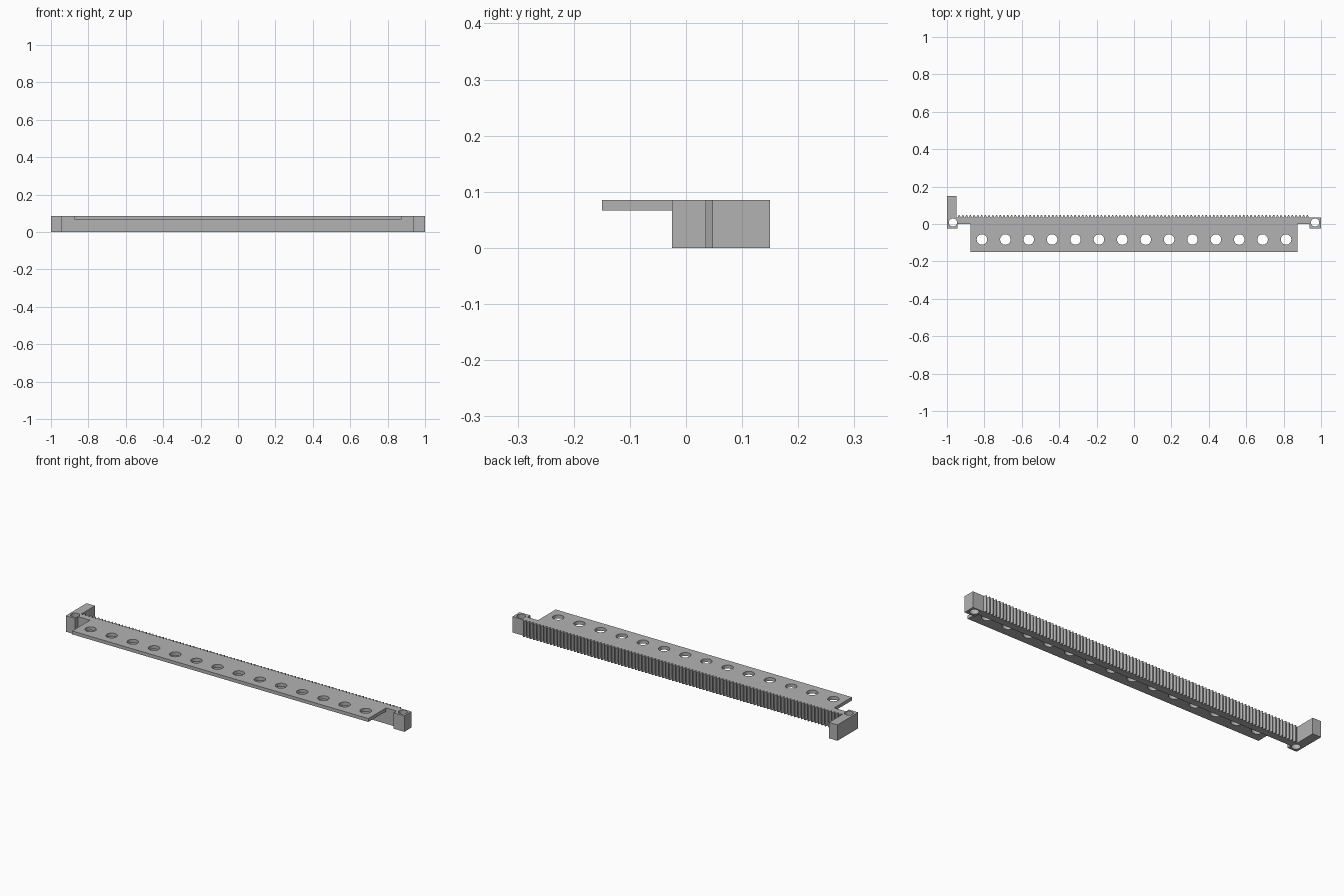
import bpy
import bmesh

cube = bpy.data.objects.get("Cube")
if cube:
    bpy.data.objects.remove(cube, do_unlink=True)

HEIGHT = 0.085
PLATE_BOTTOM = 0.067
ROOT, TIP = 0.034, 0.048
BACK = 0.036
FRONT = -0.025
LEFT, RIGHT = -0.945, 0.937
TEETH = 94

grey = bpy.data.materials.new("plain grey")
grey.use_nodes = True
COLOUR = (0.45, 0.45, 0.45, 1)
grey.diffuse_color = COLOUR
grey.node_tree.nodes["Principled BSDF"].inputs["Base Color"].default_value = COLOUR


def prism(name, outline, z0, z1):
    """Extrude a flat outline from z0 to z1."""
    bm = bmesh.new()
    face = bm.faces.new([bm.verts.new((x, y, z0)) for x, y in outline])
    top = bmesh.ops.extrude_face_region(bm, geom=[face])["geom"]
    verts = [v for v in top if isinstance(v, bmesh.types.BMVert)]
    bmesh.ops.translate(bm, verts=verts, vec=(0, 0, z1 - z0))
    bmesh.ops.recalc_face_normals(bm, faces=bm.faces[:])
    mesh = bpy.data.meshes.new(name)
    bm.to_mesh(mesh)
    bm.free()
    mesh.materials.append(grey)
    obj = bpy.data.objects.new(name, mesh)
    bpy.context.collection.objects.link(obj)
    return obj


def drill(obj, centres, radius):
    """Cut round vertical holes through a part."""
    bm = bmesh.new()
    for x, y in centres:
        made = bmesh.ops.create_cone(bm, cap_ends=True, segments=32,
                                     radius1=radius, radius2=radius, depth=0.4)
        bmesh.ops.translate(bm, verts=made["verts"], vec=(x, y, 0.05))
    mesh = bpy.data.meshes.new(obj.name + "_cutter")
    bm.to_mesh(mesh)
    bm.free()
    mesh.materials.append(grey)
    cutter = bpy.data.objects.new(mesh.name, mesh)
    bpy.context.collection.objects.link(cutter)
    cutter.hide_render = True
    mod = obj.modifiers.new("holes", "BOOLEAN")
    mod.operation = "DIFFERENCE"
    mod.solver = "EXACT"
    mod.object = cutter
    # Bake the cut, then drop the cutter
    bpy.ops.object.select_all(action="DESELECT")
    bpy.context.view_layer.objects.active = obj
    obj.select_set(True)
    bpy.ops.object.modifier_apply(modifier=mod.name)
    bpy.data.objects.remove(cutter, do_unlink=True)
    bpy.ops.object.shade_smooth_by_angle()


# Toothed bar with an end block at each side and a stop arm on the right
outline = [(-1, FRONT), (LEFT, FRONT), (LEFT, 0), (RIGHT, 0),
           (RIGHT, FRONT), (1, FRONT), (1, BACK), (RIGHT, BACK)]
pitch = (RIGHT - LEFT) / TEETH
for i in range(TEETH):
    x = RIGHT - i * pitch
    outline += [(x - pitch * f, y) for f, y in
                ((0.1, ROOT), (0.37, TIP), (0.63, TIP), (0.9, ROOT))]
outline += [(LEFT, ROOT), (LEFT, BACK), (-0.95, BACK), (-0.95, 0.15), (-1, 0.15)]
rack = prism("toothed_rack", outline, 0, HEIGHT)
drill(rack, [(-0.968, 0.008), (0.968, 0.008)], 0.022)

# Thin mounting flange with a row of holes
flange = prism("mounting_flange",
               [(-0.875, -0.15), (0.875, -0.15), (0.875, 0), (-0.875, 0)],
               PLATE_BOTTOM, HEIGHT)
drill(flange, [(-0.813 + i * 1.626 / 13, -0.083) for i in range(14)], 0.028)
